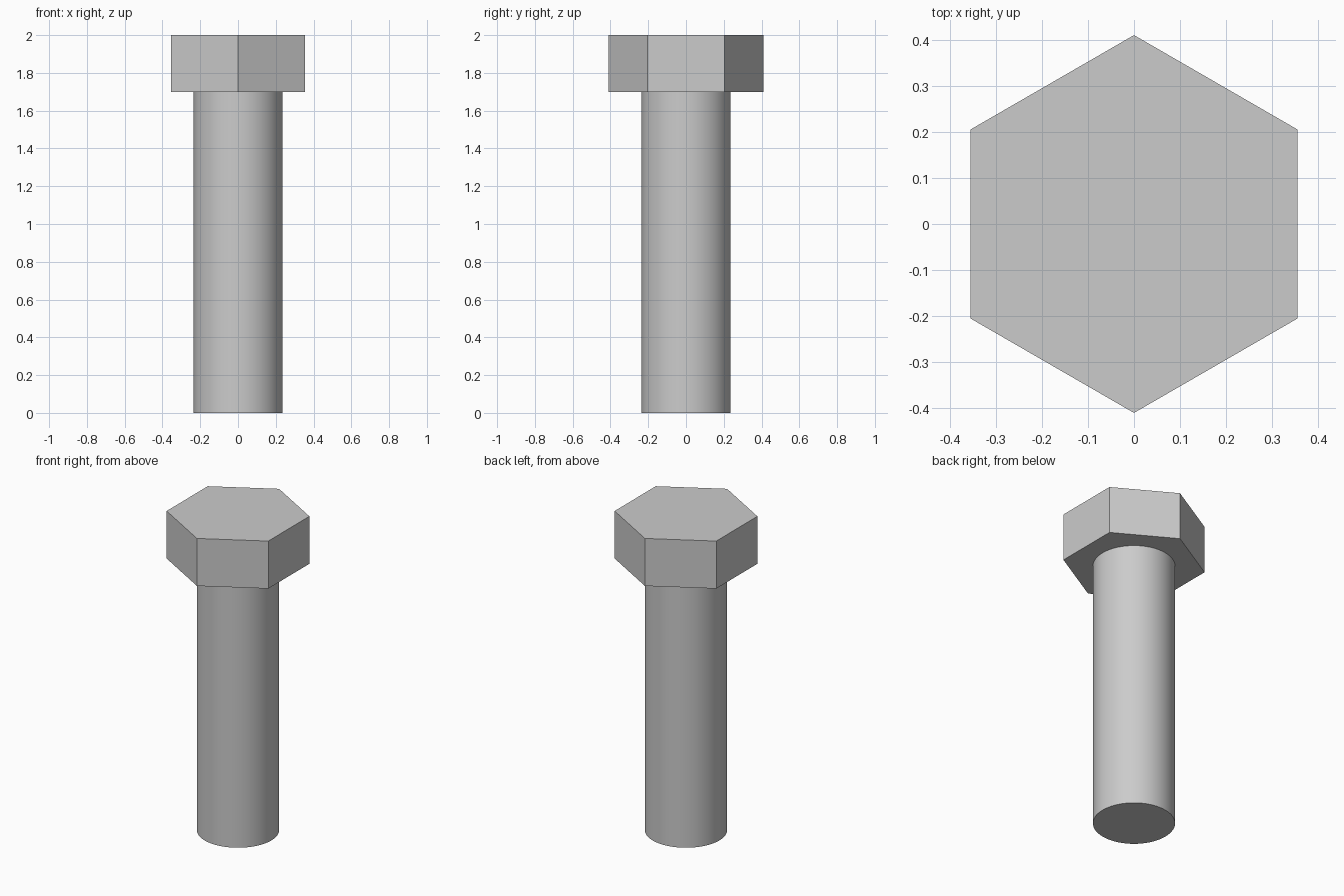
import bpy
import bmesh
from math import cos, sin, pi, radians

cube = bpy.data.objects.get("Cube")
if cube:
    bpy.data.objects.remove(cube, do_unlink=True)

# Plain steel colour
STEEL = (0.6, 0.6, 0.6, 1.0)
steel = bpy.data.materials.new("steel_grey")
steel.use_nodes = True
steel.diffuse_color = STEEL
steel.node_tree.nodes["Principled BSDF"].inputs["Base Color"].default_value = STEEL


def prism(name, sides, radius, bottom, top):
    """Upright regular prism with a corner pointing to +y."""
    bm = bmesh.new()
    angles = [pi / 2 + 2 * pi * i / sides for i in range(sides)]
    ring = [bm.verts.new((radius * cos(a), radius * sin(a), bottom)) for a in angles]
    base = bm.faces.new(ring)
    raised = bmesh.ops.extrude_face_region(bm, geom=[base], use_keep_orig=True)
    verts = [g for g in raised["geom"] if isinstance(g, bmesh.types.BMVert)]
    bmesh.ops.translate(bm, verts=verts, vec=(0, 0, top - bottom))
    bmesh.ops.recalc_face_normals(bm, faces=bm.faces)
    mesh = bpy.data.meshes.new(name)
    bm.to_mesh(mesh)
    bm.free()
    mesh.materials.append(steel)
    obj = bpy.data.objects.new(name, mesh)
    bpy.context.collection.objects.link(obj)
    return obj


# Hexagonal head
prism("hex_head", 6, 0.41, 1.7, 2.0)

# Round shank, smooth sides with sharp rims
shank = prism("shank", 64, 0.235, 0.0, 1.7)
bpy.ops.object.select_all(action="DESELECT")
shank.select_set(True)
bpy.context.view_layer.objects.active = shank
bpy.ops.object.shade_smooth_by_angle(angle=radians(30))
